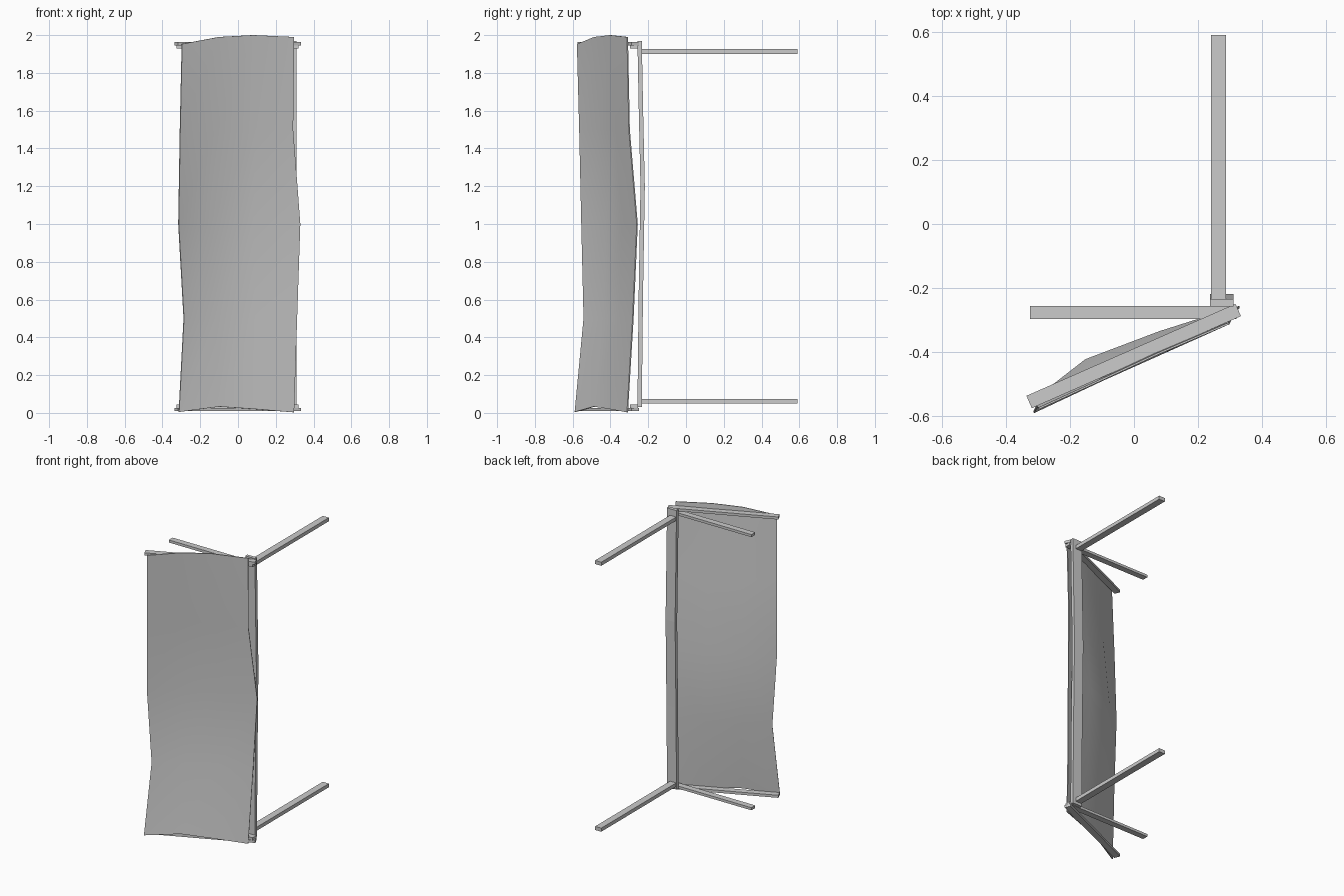
import bpy, bmesh, math
from mathutils import Vector

if "Cube" in bpy.data.objects:
    bpy.data.objects.remove(bpy.data.objects["Cube"])


def mesh_object(name, verts, faces):
    me = bpy.data.meshes.new(name)
    me.from_pydata(verts, [], faces)
    bm = bmesh.new()
    bm.from_mesh(me)
    bmesh.ops.recalc_face_normals(bm, faces=bm.faces)
    bm.to_mesh(me)
    bm.free()
    ob = bpy.data.objects.new(name, me)
    bpy.context.collection.objects.link(ob)
    return ob


def beam(name, a, b, z, width, height):
    """Horizontal square-cut beam from a to b (xy), centred on height z."""
    a, b = Vector(a), Vector(b)
    d = b - a
    bpy.ops.mesh.primitive_cube_add(size=1, location=((a.x + b.x) / 2, (a.y + b.y) / 2, z),
                                    rotation=(0, 0, math.atan2(d.y, d.x)))
    ob = bpy.context.object
    ob.name = name
    ob.scale = (d.length, width, height)
    return ob


# Horizontal arms: top and bottom sets
for side, zw, zh, zd in (("top", 1.913, 1.937, 1.955), ("bottom", 0.062, 0.036, 0.018)):
    beam(side + "_wall_arm", (0.263, -0.24), (0.263, 0.59), zw, 0.047, 0.025)
    beam(side + "_cross_arm", (-0.325, -0.276), (0.32, -0.276), zh, 0.042, 0.018)
    beam(side + "_banner_arm", (-0.327, -0.555), (0.325, -0.268), zd, 0.042, 0.018)

# Slightly bowed upright post
verts, faces = [], []
levels = [(0.03, 0.0), (0.6, 0.006), (1.2, 0.016), (1.6, 0.007), (1.97, 0.0)]
for z, bow in levels:
    x0, x1, y0, y1 = 0.237, 0.31, -0.257 + bow, -0.234 + bow
    verts += [(x0, y0, z), (x1, y0, z), (x1, y1, z), (x0, y1, z)]
for r in range(len(levels) - 1):
    for c in range(4):
        n = (c + 1) % 4
        faces.append((4 * r + c, 4 * r + n, 4 * r + 4 + n, 4 * r + 4 + c))
last = 4 * (len(levels) - 1)
faces += [(3, 2, 1, 0), (last, last + 1, last + 2, last + 3)]
mesh_object("upright_post", verts, faces)

# Billowing cloth panel: rows from bottom to top
rows = [
    [(-0.313, -0.587, 0.005), (-0.10, -0.487, 0.033), (0.09, -0.402, 0.02), (0.296, -0.31, 0.003)],
    [(-0.287, -0.54, 0.50), (-0.12, -0.435, 0.50), (0.09, -0.35, 0.50), (0.312, -0.28, 0.50)],
    [(-0.315, -0.552, 1.00), (-0.15, -0.424, 1.00), (0.08, -0.337, 1.00), (0.329, -0.258, 1.00)],
    [(-0.307, -0.563, 1.50), (-0.12, -0.455, 1.50), (0.09, -0.37, 1.50), (0.291, -0.30, 1.50)],
    [(-0.297, -0.575, 1.953), (-0.10, -0.485, 1.99), (0.08, -0.402, 2.0), (0.296, -0.31, 1.99)],
]
n = 4
cloth_faces = [(r * n + c, r * n + c + 1, (r + 1) * n + c + 1, (r + 1) * n + c)
               for r in range(4) for c in range(n - 1)]
cloth = mesh_object("cloth_panel", [p for row in rows for p in row], cloth_faces)
mod = cloth.modifiers.new("thickness", 'SOLIDIFY')
mod.thickness = 0.006
mod.offset = 0
bpy.ops.object.select_all(action='DESELECT')
bpy.context.view_layer.objects.active = cloth
cloth.select_set(True)
bpy.ops.object.modifier_apply(modifier="thickness")
bpy.ops.object.shade_smooth_by_angle(angle=math.radians(40))
